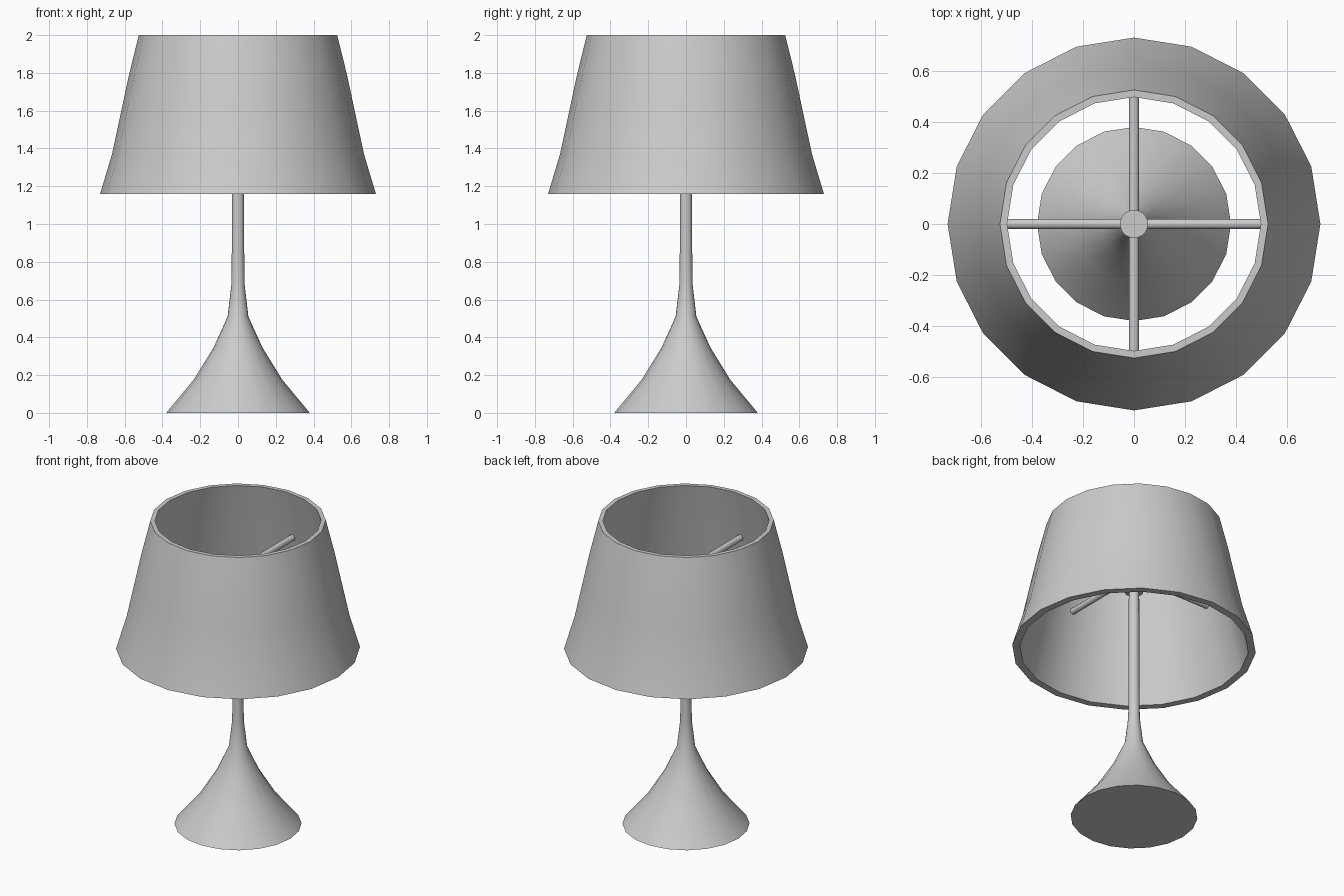
import bpy, bmesh
from math import cos, sin, tau, radians
from mathutils import Matrix

if "Cube" in bpy.data.objects:
    bpy.data.objects.remove(bpy.data.objects["Cube"])


def finish(name, bm):
    bmesh.ops.recalc_face_normals(bm, faces=bm.faces)
    mesh = bpy.data.meshes.new(name)
    bm.to_mesh(mesh)
    bm.free()
    obj = bpy.data.objects.new(name, mesh)
    bpy.context.collection.objects.link(obj)
    bpy.ops.object.select_all(action='DESELECT')
    obj.select_set(True)
    bpy.context.view_layer.objects.active = obj
    bpy.ops.object.shade_smooth_by_angle(angle=radians(35))
    return obj


def lathe(name, profile, sides=20, closed=False):
    """Turn an (r, z) profile about z; open profiles get end caps."""
    bm = bmesh.new()
    rings = [[bm.verts.new((r * cos(tau * i / sides), r * sin(tau * i / sides), z))
              for i in range(sides)] for r, z in profile]
    pairs = list(zip(rings, rings[1:]))
    if closed:
        pairs.append((rings[-1], rings[0]))
    else:
        bm.faces.new(rings[0])
        bm.faces.new(rings[-1])
    for a, b in pairs:
        for i in range(sides):
            j = (i + 1) % sides
            bm.faces.new((a[i], a[j], b[j], b[i]))
    return finish(name, bm)


# Flared foot running up into the slim stem
lathe("base_and_stem", [(0.38, 0), (0.235, 0.175), (0.13, 0.345), (0.055, 0.51),
                        (0.035, 0.68), (0.033, 0.85), (0.031, 1.715)])

# Hollow shade: outer wall up, inner wall down
outer = [(0.73, 1.16), (0.667, 1.37), (0.622, 1.58), (0.577, 1.79), (0.525, 2.0)]
inner = [(0.497, 2.0), (0.545, 1.79), (0.589, 1.58), (0.633, 1.37), (0.685, 1.16)]
lathe("lamp_shade", outer + inner, closed=True)

# Collar around the stem top
lathe("hub_collar", [(0.055, 1.55), (0.055, 1.71)])

# Four spokes holding the shade
for k in range(4):
    bm = bmesh.new()
    bmesh.ops.create_cone(bm, cap_ends=True, segments=12, radius1=0.02, radius2=0.02, depth=0.54)
    place = (Matrix.Rotation(tau * k / 4, 4, 'Z') @ Matrix.Translation((0.30, 0, 1.67))
             @ Matrix.Rotation(tau / 4, 4, 'Y'))
    bm.transform(place)
    finish(f"shade_spoke_{k + 1}", bm)
